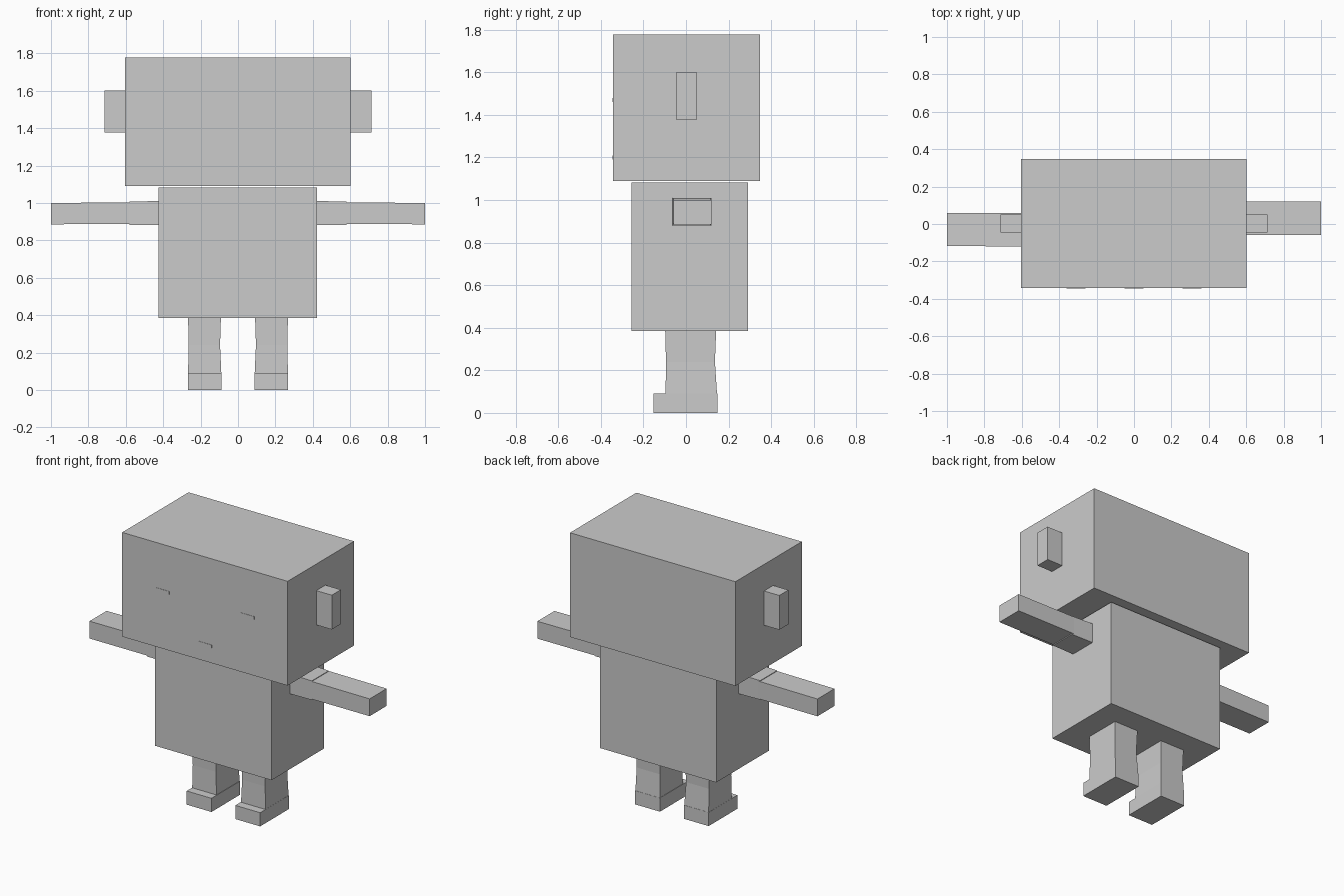
import bpy
import bmesh

if "Cube" in bpy.data.objects:
    bpy.data.objects.remove(bpy.data.objects["Cube"])


def loft(name, rings):
    """Solid through a list of four-cornered rings."""
    bm = bmesh.new()
    loops = [[bm.verts.new(p) for p in ring] for ring in rings]
    for a, b in zip(loops, loops[1:]):
        for i in range(4):
            j = (i + 1) % 4
            bm.faces.new((a[i], a[j], b[j], b[i]))
    bm.faces.new(loops[0][::-1])
    bm.faces.new(loops[-1])
    bmesh.ops.recalc_face_normals(bm, faces=bm.faces)
    mesh = bpy.data.meshes.new(name)
    bm.to_mesh(mesh)
    bm.free()
    obj = bpy.data.objects.new(name, mesh)
    bpy.context.collection.objects.link(obj)
    return obj


def ring_z(z, x0, x1, y0, y1):
    return [(x0, y0, z), (x1, y0, z), (x1, y1, z), (x0, y1, z)]


def ring_x(x, y0, y1, z0, z1):
    return [(x, y0, z0), (x, y1, z0), (x, y1, z1), (x, y0, z1)]


def box(name, x0, x1, y0, y1, z0, z1):
    return loft(name, [ring_z(z0, x0, x1, y0, y1), ring_z(z1, x0, x1, y0, y1)])


# Head and torso
box("head", -0.604, 0.602, -0.343, 0.348, 1.09, 1.777)
box("torso", -0.425, 0.423, -0.255, 0.292, 0.385, 1.083)

# Barely raised face details
box("mouth", -0.05, 0.05, -0.345, -0.335, 1.19, 1.21)

for side, s in (("left", -1), ("right", 1)):
    box(side + "_eye", s * 0.31 - 0.05, s * 0.31 + 0.05, -0.345, -0.335, 1.46, 1.48)
    box(side + "_ear", *sorted((s * 0.59, s * 0.715)), -0.045, 0.05, 1.376, 1.602)

    # Arms: short upper arm and slightly thinner forearm, the sides turned half round
    y0, y1 = sorted((s * -0.06, s * 0.12))
    loft(side + "_upper_arm", [ring_x(s * 0.40, y0 - 0.003, y1, 0.881, 1.011),
                               ring_x(s * 0.58, y0, y1 - 0.004, 0.881, 1.007)])
    loft(side + "_forearm", [ring_x(s * 0.57, y0, y1, 0.887, 1.003),
                             ring_x(s * 1.0, y0 + 0.002, y1, 0.886, 1.0)])

    # Legs: gently pinched towards the middle, on feet with toes forward
    def leg_ring(z, inner, outer, front, back):
        return ring_z(z, *sorted((s * inner, s * outer)), front, back)

    loft(side + "_leg", [leg_ring(0.085, 0.089, 0.267, -0.096, 0.146),
                         leg_ring(0.24, 0.096, 0.264, -0.094, 0.136),
                         leg_ring(0.40, 0.091, 0.267, -0.098, 0.142)])
    box(side + "_foot", *sorted((s * 0.087, s * 0.268)), -0.152, 0.147, 0.0, 0.09)
